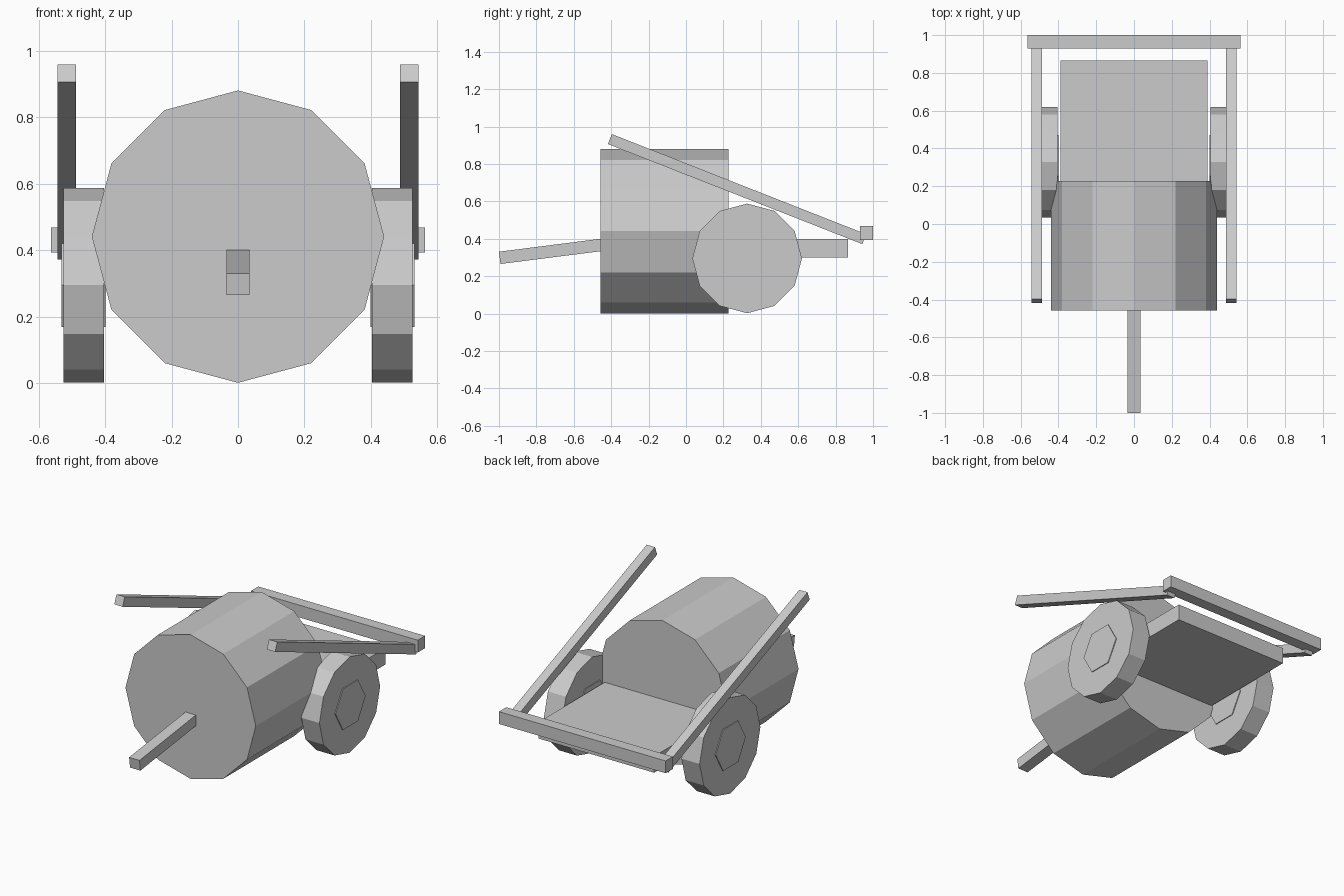
import bpy, bmesh
from math import sin, cos, tau, atan2, hypot
from mathutils import Matrix, Vector

cube = bpy.data.objects.get("Cube")
if cube:
    bpy.data.objects.remove(cube, do_unlink=True)

grey = bpy.data.materials.new("plain grey")
grey.use_nodes = True
grey.diffuse_color = (0.6, 0.6, 0.6, 1)
grey.node_tree.nodes["Principled BSDF"].inputs["Base Color"].default_value = (0.6, 0.6, 0.6, 1)


def finish(name, bm):
    bmesh.ops.recalc_face_normals(bm, faces=bm.faces)
    mesh = bpy.data.meshes.new(name)
    bm.to_mesh(mesh)
    bm.free()
    mesh.materials.append(grey)
    obj = bpy.data.objects.new(name, mesh)
    bpy.context.collection.objects.link(obj)
    return obj


def prism(name, sides, radius, start, end):
    """Regular prism between two points lying on a line along x or y."""
    start, end = Vector(start), Vector(end)
    along = (end - start).normalized()
    up = Vector((0, 0, 1))
    side = along.cross(up)
    bm = bmesh.new()
    ring = [bm.verts.new(start + radius * (cos(tau * i / sides) * side + sin(tau * i / sides) * up))
            for i in range(sides)]
    face = bm.faces.new(ring)
    extruded = bmesh.ops.extrude_face_region(bm, geom=[face], use_keep_orig=True)["geom"]
    bmesh.ops.translate(bm, vec=end - start,
                        verts=[v for v in extruded if isinstance(v, bmesh.types.BMVert)])
    return finish(name, bm)


def beam(name, x, width, height, start, end):
    """Box whose centre line runs between two (y, z) points."""
    dy, dz = end[0] - start[0], end[1] - start[1]
    bm = bmesh.new()
    bmesh.ops.create_cube(bm, size=1)
    bmesh.ops.scale(bm, vec=(width, hypot(dy, dz), height), verts=bm.verts)
    bmesh.ops.rotate(bm, matrix=Matrix.Rotation(atan2(dz, dy), 3, 'X'), verts=bm.verts)
    bmesh.ops.translate(bm, vec=(x, (start[0] + end[0]) / 2, (start[1] + end[1]) / 2), verts=bm.verts)
    return finish(name, bm)


# Barrel, rear platform and front pole
prism("barrel", 12, 0.44, (0, -0.457, 0.441), (0, 0.228, 0.441))
beam("platform", 0, 0.78, 0.1, (0.15, 0.349), (0.865, 0.349))
beam("front_pole", 0, 0.07, 0.066, (-0.996, 0.298), (-0.4, 0.374))

# Wheels with hubs, and sloping side rails
for label, s in (("left", 1), ("right", -1)):
    prism(label + "_wheel", 12, 0.293, (s * 0.404, 0.327, 0.295), (s * 0.526, 0.327, 0.295))
    prism(label + "_hub", 6, 0.145, (s * 0.399, 0.327, 0.295), (s * 0.531, 0.327, 0.295))
    beam(label + "_rail", s * 0.515, 0.056, 0.057, (-0.407, 0.933), (0.953, 0.398))

# Rear crossbar joining the rails
beam("crossbar", 0, 1.126, 0.075, (0.93, 0.431), (1.0, 0.431))
